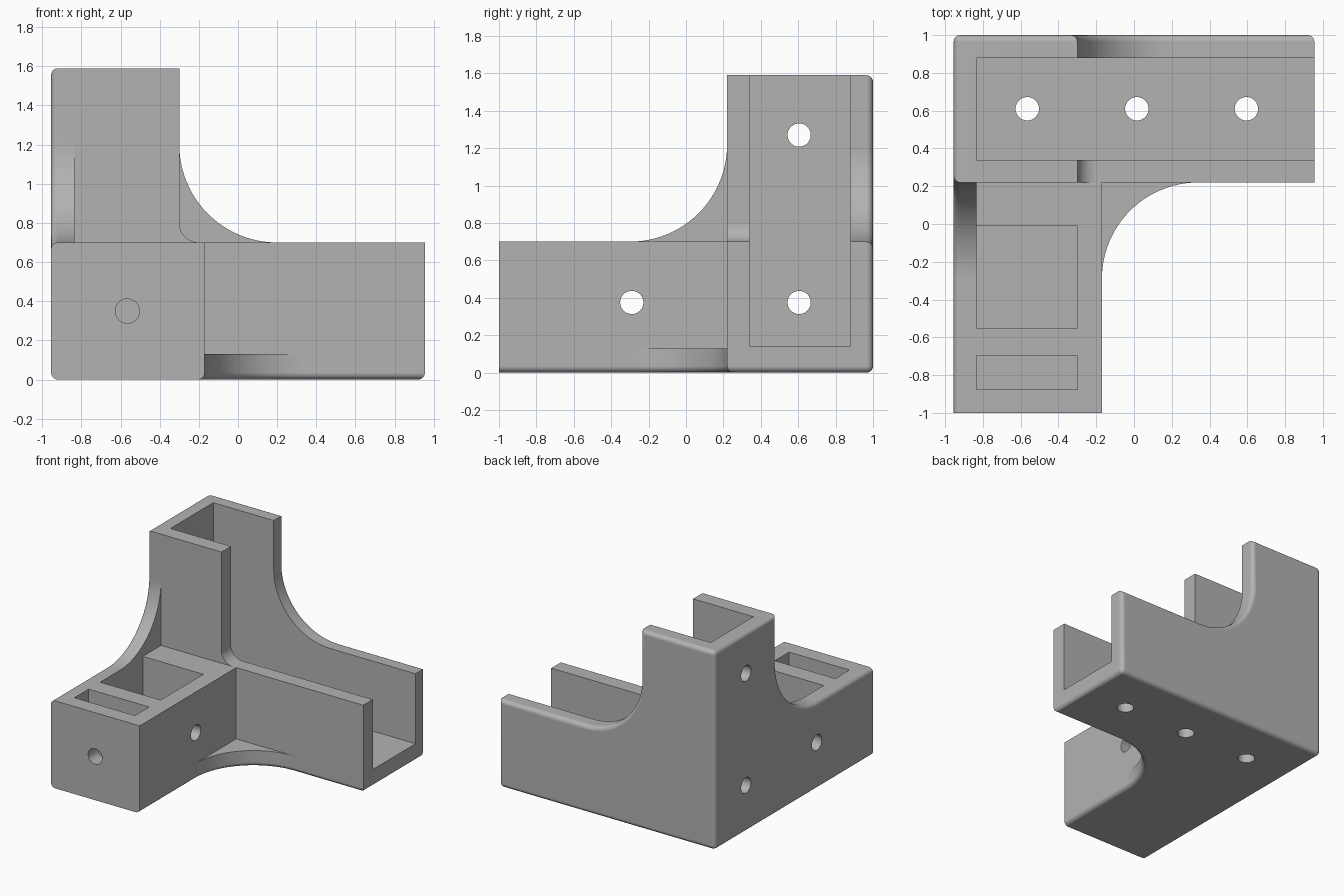
import bpy, bmesh, math
from mathutils import Vector

cube = bpy.data.objects.get("Cube")
if cube:
    bpy.data.objects.remove(cube)

FAR = 2.5            # cutters reach past the block
X0, Y1, TOP = -0.955, 1.0, 1.59
WALL_X, WALL_Y, FLOOR = -0.835, 0.88, 0.13
ARM_X, ARM_Y, ARM_Z = -0.17, 0.22, 0.70   # inner limits of the arms
POST_X = -0.30

grey = bpy.data.materials.new("plain grey")
grey.use_nodes = True
grey.diffuse_color = (0.45, 0.45, 0.45, 1)
grey.node_tree.nodes["Principled BSDF"].inputs["Base Color"].default_value = (0.45, 0.45, 0.45, 1)


def make_object(name, bm):
    bmesh.ops.recalc_face_normals(bm, faces=bm.faces)
    mesh = bpy.data.meshes.new(name)
    bm.to_mesh(mesh)
    bm.free()
    mesh.materials.append(grey)
    obj = bpy.data.objects.new(name, mesh)
    bpy.context.collection.objects.link(obj)
    return obj


def box(name, low, high):
    bm = bmesh.new()
    bmesh.ops.create_cube(bm, size=1)
    for v in bm.verts:
        v.co = Vector([(l + h) / 2 + c * (h - l) for l, h, c in zip(low, high, v.co)])
    return make_object(name, bm)


def corner_cutter(name, axis, corner, signs, radius, low, high):
    """Quadrant with a rounded inner corner, extruded along an axis."""
    (a, b), (su, sv) = corner, signs
    points = [(a + su * FAR, b)]
    steps = 24
    for i in range(steps + 1):
        t = math.pi / 2 * i / steps
        points.append((a + su * radius * (1 - math.sin(t)), b + sv * radius * (1 - math.cos(t))))
    points += [(a, b + sv * FAR), (a + su * FAR, b + sv * FAR)]
    bm = bmesh.new()
    verts = []
    for u, v in points:
        co = [u, v]
        co.insert(axis, low)
        verts.append(bm.verts.new(co))
    face = bm.faces.new(verts)
    new = bmesh.ops.extrude_face_region(bm, geom=[face])["geom"]
    shift = Vector((0, 0, 0))
    shift[axis] = high - low
    bmesh.ops.translate(bm, vec=shift, verts=[g for g in new if isinstance(g, bmesh.types.BMVert)])
    return make_object(name, bm)


def hole(name, axis, centre, depth):
    bm = bmesh.new()
    bmesh.ops.create_cone(bm, cap_ends=True, segments=40, radius1=0.062, radius2=0.062, depth=depth)
    direction = Vector((0, 0, 0))
    direction[axis] = 1
    turn = Vector((0, 0, 1)).rotation_difference(direction).to_matrix()
    for v in bm.verts:
        v.co = turn @ v.co + Vector(centre)
    return make_object(name, bm)


def cut(target, cutters):
    for cutter in cutters:
        mod = target.modifiers.new("cut", "BOOLEAN")
        mod.operation, mod.solver, mod.object = "DIFFERENCE", "EXACT", cutter
    bpy.context.view_layer.update()
    graph = bpy.context.evaluated_depsgraph_get()
    mesh = bpy.data.meshes.new_from_object(target.evaluated_get(graph))
    target.modifiers.clear()
    target.data = mesh
    for cutter in cutters:
        bpy.data.objects.remove(cutter)


# Three-armed body carved from one block, with a curved web on each outer side
bracket = box("corner_bracket", (X0, -1, 0), (-X0, Y1, TOP))
cut(bracket, [
    corner_cutter("bottom_web_cutter", 2, (ARM_X, ARM_Y), (1, -1), 0.51, -1, FAR),
    corner_cutter("back_web_cutter", 1, (POST_X, ARM_Z), (1, 1), 0.5, -2, 2),
    corner_cutter("side_web_cutter", 0, (ARM_Y, ARM_Z), (-1, 1), 0.52, -2, 2),
    box("above_bottom_web", (ARM_X, -FAR, FLOOR), (FAR, ARM_Y, FAR)),
    corner_cutter("before_back_web", 1, (POST_X, ARM_Z), (1, 1), 0.1, -2, WALL_Y),
    box("beside_side_web", (WALL_X, -FAR, ARM_Z), (FAR, ARM_Y, FAR)),
])

# Round the rims of the three outer faces, leaving the front end square
bm = bmesh.new()
bm.from_mesh(bracket.data)
bmesh.ops.remove_doubles(bm, verts=bm.verts, dist=0.0005)
bmesh.ops.dissolve_limit(bm, angle_limit=0.01, verts=bm.verts, edges=bm.edges)
bm.normal_update()
outer = [Vector((-1, 0, 0)), Vector((0, 1, 0)), Vector((0, 0, -1))]


def on_rim(edge):
    if len(edge.link_faces) != 2 or edge.calc_face_angle_signed() < 1:
        return False
    if all(v.co.y < -0.99 for v in edge.verts):
        return False
    return any(f.normal.dot(n) > 0.99 for f in edge.link_faces for n in outer)


bmesh.ops.bevel(bm, geom=[e for e in bm.edges if on_rim(e)], offset=0.035,
                offset_type="OFFSET", segments=5, profile=0.5, affect="EDGES")
bm.to_mesh(bracket.data)
bm.free()

# Channels, pockets and screw holes
cutters = [
    box("channel", (WALL_X, 0.34, 0.14), (FAR, WALL_Y, FAR)),
    box("large_pocket", (WALL_X, -0.55, 0.14), (POST_X, -0.01, FAR)),
    box("nut_pocket", (WALL_X, -0.875, 0.14), (POST_X, -0.695, FAR)),
    hole("front_hole", 1, (-0.565, -0.8, 0.35), 0.6),
    hole("arm_hole", 0, (-0.565, -0.29, 0.375), 1.2),
]
cutters += [hole("bottom_hole", 2, (x, 0.61, 0), 0.5) for x in (-0.565, 0.015, 0.595)]
cutters += [hole("side_hole", 0, (X0, 0.605, z), 0.5) for z in (0.375, 1.27)]
cut(bracket, cutters)

# Smooth curves, crisp flats
bpy.ops.object.select_all(action="DESELECT")
bracket.select_set(True)
bpy.context.view_layer.objects.active = bracket
bpy.ops.object.shade_smooth_by_angle(angle=math.radians(30))
weighted = bracket.modifiers.new("flat faces", "WEIGHTED_NORMAL")
weighted.keep_sharp = True
